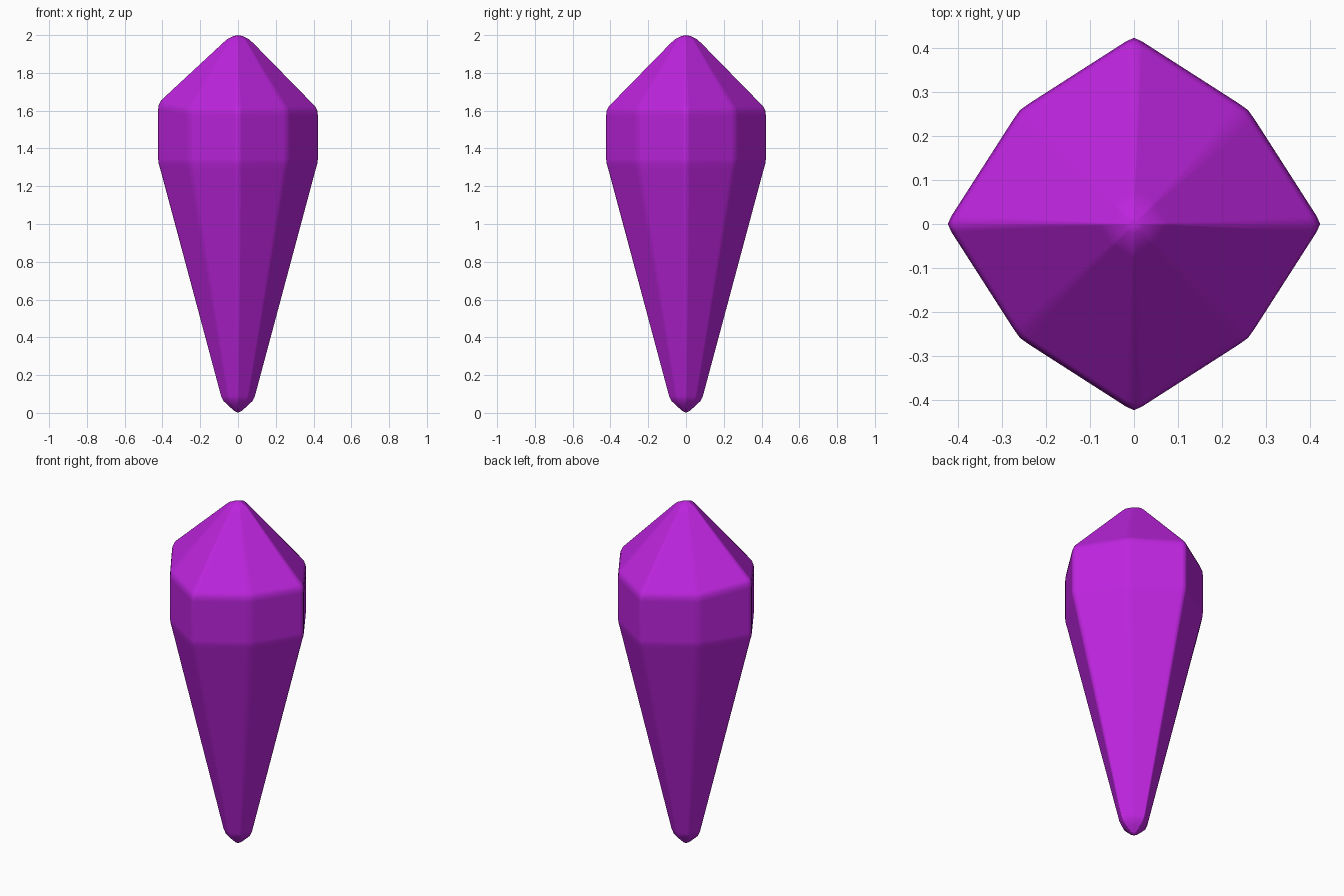
import bpy, bmesh, math

if "Cube" in bpy.data.objects:
    bpy.data.objects.remove(bpy.data.objects["Cube"])

# One flat colour
violet = bpy.data.materials.new("violet crystal")
violet.diffuse_color = (0.51, 0.018, 0.73, 1)
violet.use_nodes = True
violet.node_tree.nodes["Principled BSDF"].inputs["Base Color"].default_value = violet.diffuse_color

# Quarter of the eight-sided cross-section, with softened corners
quarter = [(0.423, 0.0), (0.415, 0.018), (0.274, 0.238),
           (0.259, 0.259), (0.238, 0.274), (0.018, 0.415)]
section = []
for k in range(4):
    c, s = round(math.cos(k * math.pi / 2)), round(math.sin(k * math.pi / 2))
    section += [(x * c - y * s, x * s + y * c) for x, y in quarter]

# Height and scale of each ring, from the lower tip to the upper tip
profile = [(0.012, 0.05), (0.038, 0.12), (0.062, 0.18), (0.09, 0.212),
           (1.29, 0.972), (1.318, 0.992), (1.345, 1.0),
           (1.575, 1.0), (1.60, 0.992), (1.623, 0.965),
           (1.958, 0.19), (1.98, 0.13), (1.995, 0.055)]

bm = bmesh.new()
rings = []
for z, s in profile:
    ring = []
    for x, y in section:
        # the upper shoulder is slightly raised at its left corner
        lift = 0.03 * max(0, (-x - 0.26) / 0.16) if 1.5 < z < 1.7 else 0
        ring.append(bm.verts.new((x * s, y * s, z + lift)))
    rings.append(ring)
n = len(section)
for a, b in zip(rings, rings[1:]):
    for i in range(n):
        j = (i + 1) % n
        bm.faces.new((a[i], a[j], b[j], b[i]))

# Rounded end points
low, high = bm.verts.new((0, 0, 0)), bm.verts.new((0, 0, 2))
for i in range(n):
    j = (i + 1) % n
    bm.faces.new((low, rings[0][j], rings[0][i]))
    bm.faces.new((high, rings[-1][i], rings[-1][j]))
for f in bm.faces:
    f.smooth = True
bmesh.ops.recalc_face_normals(bm, faces=bm.faces)

mesh = bpy.data.meshes.new("crystal")
bm.to_mesh(mesh)
bm.free()
mesh.materials.append(violet)
crystal = bpy.data.objects.new("crystal", mesh)
bpy.context.collection.objects.link(crystal)

# Keep the large facets flat between the soft edges
weighted = crystal.modifiers.new("flat facets", 'WEIGHTED_NORMAL')
weighted.weight = 100
